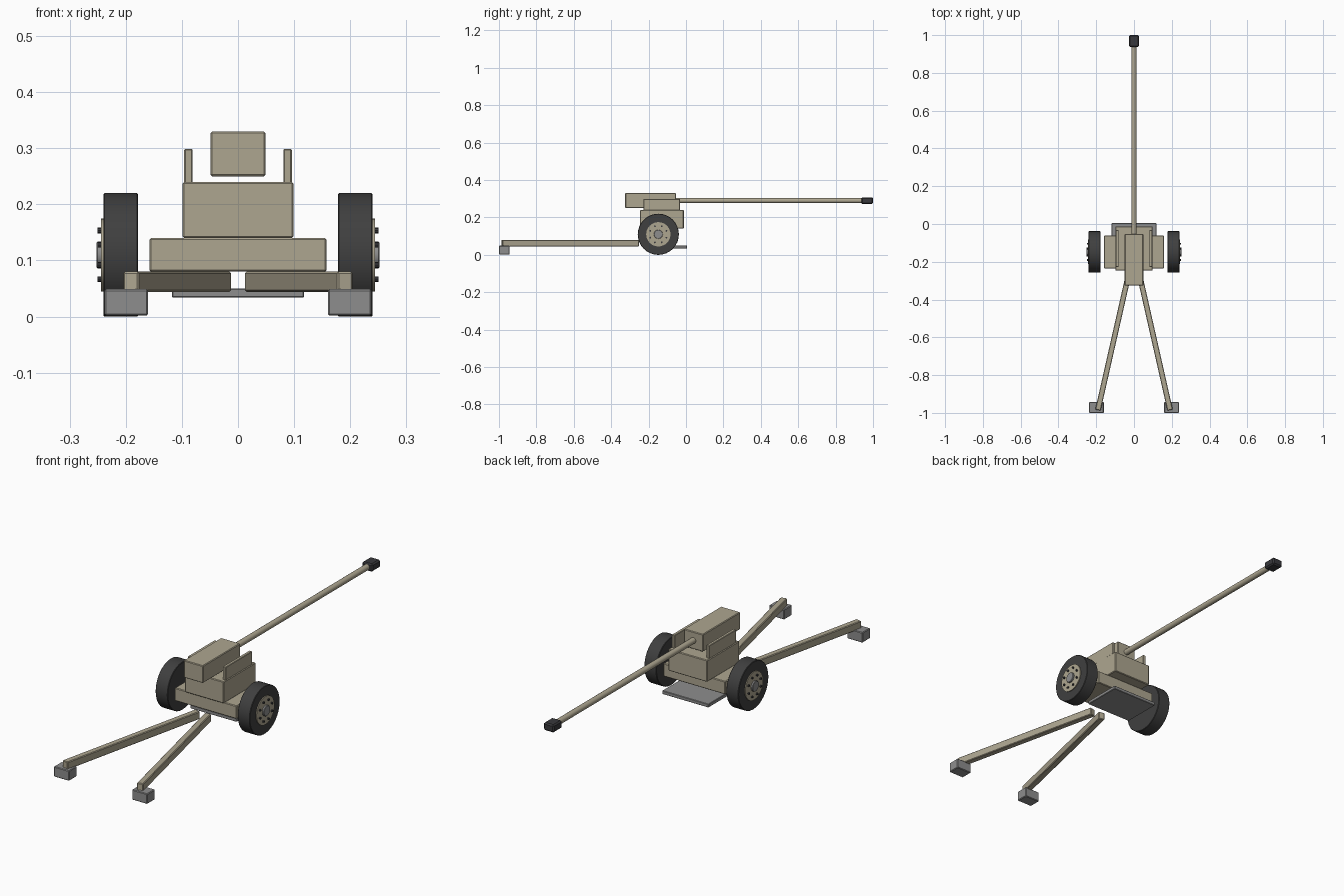
import bpy, math
from mathutils import Vector

if "Cube" in bpy.data.objects:
    bpy.data.objects.remove(bpy.data.objects["Cube"])


def material(name, rgb):
    m = bpy.data.materials.new(name)
    m.diffuse_color = (*rgb, 1)
    m.use_nodes = True
    m.node_tree.nodes["Principled BSDF"].inputs["Base Color"].default_value = m.diffuse_color
    return m


TAN = material("tan_paint", (0.42, 0.38, 0.28))
RUBBER = material("rubber", (0.05, 0.05, 0.05))
DARK = material("dark_steel", (0.04, 0.04, 0.045))
STEEL = material("steel", (0.27, 0.27, 0.27))


def finish(ob, name, mat, bevel):
    ob.name = name
    ob.data.materials.append(mat)
    if bevel:
        b = ob.modifiers.new("bevel", "BEVEL")
        b.width = bevel
        b.segments = 1
        b.limit_method = "ANGLE"
        b.angle_limit = math.radians(40)
    return ob


def box(name, lo, hi, mat, bevel=0.003):
    lo, hi = Vector(lo), Vector(hi)
    bpy.ops.mesh.primitive_cube_add(size=1, location=(lo + hi) / 2)
    ob = bpy.context.object
    ob.scale = hi - lo
    bpy.ops.object.transform_apply(location=False, rotation=False, scale=True)
    return finish(ob, name, mat, bevel)


def rod(name, a, b, r, mat, sides=32, bevel=0.0):
    a, b = Vector(a), Vector(b)
    d = b - a
    bpy.ops.mesh.primitive_cylinder_add(vertices=sides, radius=r, depth=d.length, location=(a + b) / 2)
    ob = bpy.context.object
    ob.rotation_euler = d.to_track_quat("Z", "Y").to_euler()
    bpy.ops.object.shade_smooth_by_angle(angle=math.radians(30))
    return finish(ob, name, mat, bevel)


# Carriage and breech
box("axle_beam", (-0.158, -0.235, 0.08), (0.158, -0.06, 0.14), TAN)
box("cradle_body", (-0.099, -0.246, 0.14), (0.099, -0.012, 0.24), TAN)
box("breech", (-0.049, -0.325, 0.25), (0.049, -0.053, 0.33), TAN)
box("base_plate", (-0.118, -0.178, 0.034), (0.118, 0.005, 0.05), STEEL, 0.002)

# Barrel and muzzle
rod("barrel", (0, -0.07, 0.29), (0, 0.96, 0.29), 0.0135, TAN, 16)
box("muzzle_brake", (-0.026, 0.937, 0.272), (0.026, 1.0, 0.308), DARK, 0.006)

WY, WZ = -0.148, 0.11
for s, side in ((-1, "left"), (1, "right")):
    # Side plates of the cradle
    x = sorted((s * 0.081, s * 0.096))
    box(f"cradle_plate_{side}", (x[0], -0.227, 0.2), (x[1], -0.033, 0.299), TAN, 0.002)

    # Wheel: tyre, rim disc, hub cap and bolt ring
    rod(f"tyre_{side}", (s * 0.178, WY, WZ), (s * 0.24, WY, WZ), 0.11, RUBBER, 32, 0.002)
    rod(f"rim_{side}", (s * 0.2, WY, WZ), (s * 0.244, WY, WZ), 0.065, TAN)
    rod(f"hub_cap_{side}", (s * 0.22, WY, WZ), (s * 0.252, WY, WZ), 0.024, STEEL, 24, 0.002)
    for i in range(8):
        a = 2 * math.pi * (i + 0.5) / 8
        y, z = WY + 0.047 * math.cos(a), WZ + 0.047 * math.sin(a)
        rod(f"wheel_bolt_{side}_{i + 1}", (s * 0.235, y, z), (s * 0.25, y, z), 0.005, DARK, 8)

    # Splayed trail leg
    front, rear = Vector((s * 0.026, -0.255, 0.062)), Vector((s * 0.191, -0.985, 0.062))
    d = rear - front
    leg = box(f"trail_leg_{side}", (-0.0145, -d.length / 2, -0.018), (0.0145, d.length / 2, 0.018), TAN)
    leg.location = (front + rear) / 2
    leg.rotation_euler.z = math.atan2(d.x, -d.y)

    # Trail foot
    x = sorted((s * 0.16, s * 0.238))
    box(f"trail_foot_{side}", (x[0], -1.0, 0.002), (x[1], -0.943, 0.049), STEEL)
